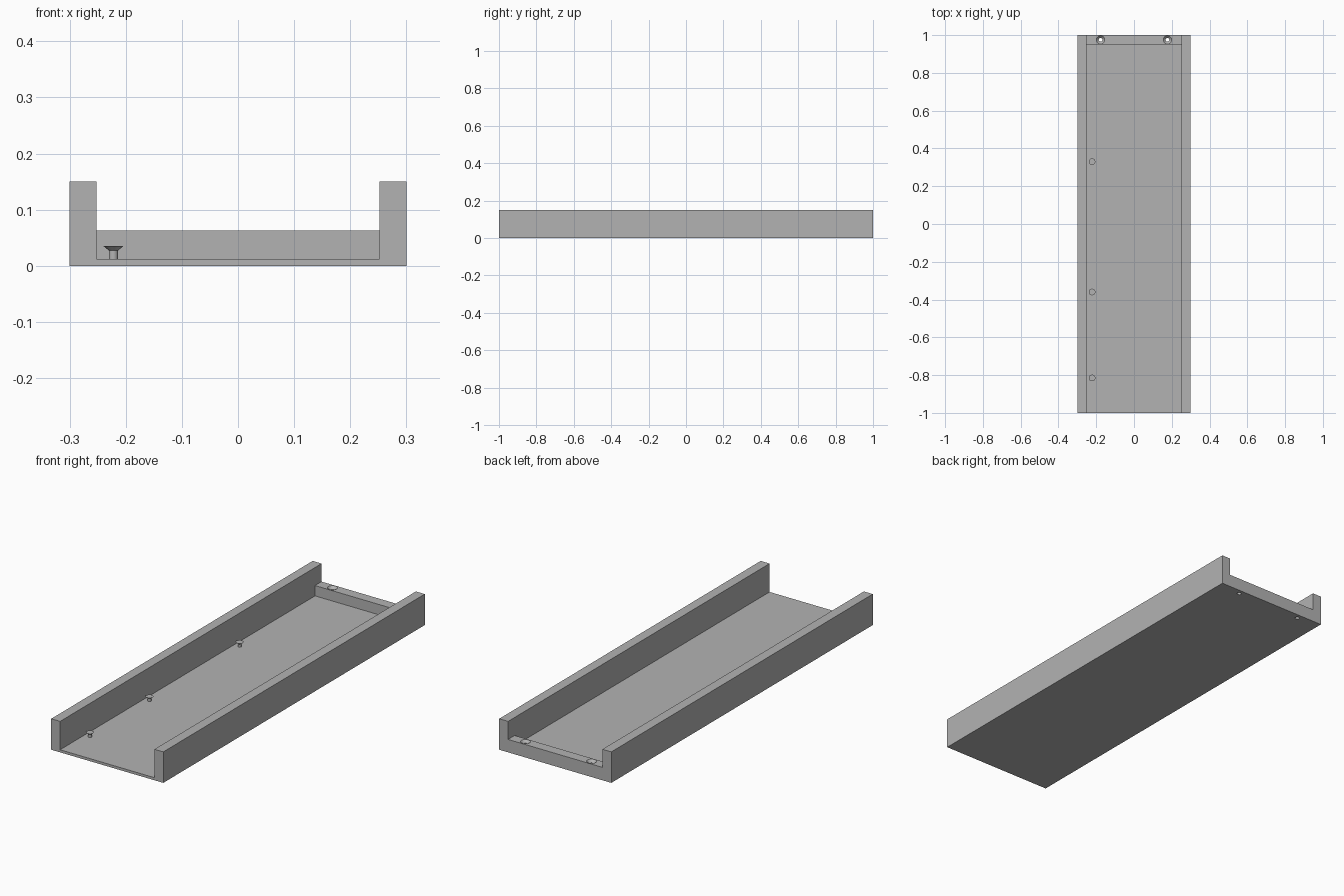
import bpy, bmesh, math

cube = bpy.data.objects.get("Cube")
if cube:
    bpy.data.objects.remove(cube, do_unlink=True)

grey = bpy.data.materials.new("plain grey")
grey.use_nodes = True
colour = (0.45, 0.45, 0.45, 1)
grey.diffuse_color = colour
grey.node_tree.nodes["Principled BSDF"].inputs["Base Color"].default_value = colour


def finish(bm, name):
    bmesh.ops.recalc_face_normals(bm, faces=bm.faces)
    mesh = bpy.data.meshes.new(name)
    bm.to_mesh(mesh)
    bm.free()
    mesh.materials.append(grey)
    obj = bpy.data.objects.new(name, mesh)
    bpy.context.collection.objects.link(obj)
    return obj


def box(name, low, high):
    bm = bmesh.new()
    bmesh.ops.create_cube(bm, size=1)
    for v in bm.verts:
        v.co = [a + (b - a) * (c + 0.5) for a, b, c in zip(low, high, v.co)]
    return finish(bm, name)


def lathe(name, profile, x, y, sides=32):
    """Closed solid turned about a vertical axis from (radius, height) points."""
    bm = bmesh.new()
    rings = [[bm.verts.new((x + r * math.cos(math.tau * i / sides),
                            y + r * math.sin(math.tau * i / sides), z))
              for i in range(sides)] for r, z in profile]
    for a, b in zip(rings, rings[1:]):
        for i in range(sides):
            j = (i + 1) % sides
            bm.faces.new((a[i], a[j], b[j], b[i]))
    bm.faces.new(rings[0][::-1])
    bm.faces.new(rings[-1])
    return finish(bm, name)


def smooth(obj):
    bpy.ops.object.select_all(action="DESELECT")
    obj.select_set(True)
    bpy.context.view_layer.objects.active = obj
    bpy.ops.object.shade_smooth_by_angle(angle=math.radians(25))


def cut(target, cutter):
    cutter.hide_render = True
    mod = target.modifiers.new("cut", "BOOLEAN")
    mod.operation, mod.solver, mod.object = "DIFFERENCE", "EXACT", cutter
    bpy.ops.object.select_all(action="DESELECT")
    bpy.context.view_layer.objects.active = target
    target.select_set(True)
    bpy.ops.object.modifier_apply(modifier=mod.name)
    bpy.data.objects.remove(cutter, do_unlink=True)


FLOOR, LEDGE, INNER, LEDGE_Y = 0.0125, 0.0625, 0.2525, 0.95

# Channel: block hollowed into a floor, two side walls and a low back ledge
tray = box("channel_tray", (-0.3, -1, 0), (0.3, 1, 0.15))
cut(tray, box("trough_cutter", (-INNER, -1.1, FLOOR), (INNER, LEDGE_Y, 0.3)))
cut(tray, box("ledge_cutter", (-INNER, 0.9, LEDGE), (INNER, 1.1, 0.3)))

# Countersunk mounting holes through the ledge
hole = [(0.01, -0.05), (0.01, LEDGE - 0.012), (0.022, LEDGE), (0.022, 0.1)]
for x in (-0.177, 0.177):
    cut(tray, lathe("hole_cutter", hole, x, 0.975))
smooth(tray)

# Flared pegs along the right wall
peg = [(0.008, FLOOR), (0.008, 0.027), (0.0175, 0.035)]
for place, y in (("front", -0.815), ("middle", -0.36), ("back", 0.33)):
    smooth(lathe(place + "_peg", peg, -0.222, y))
